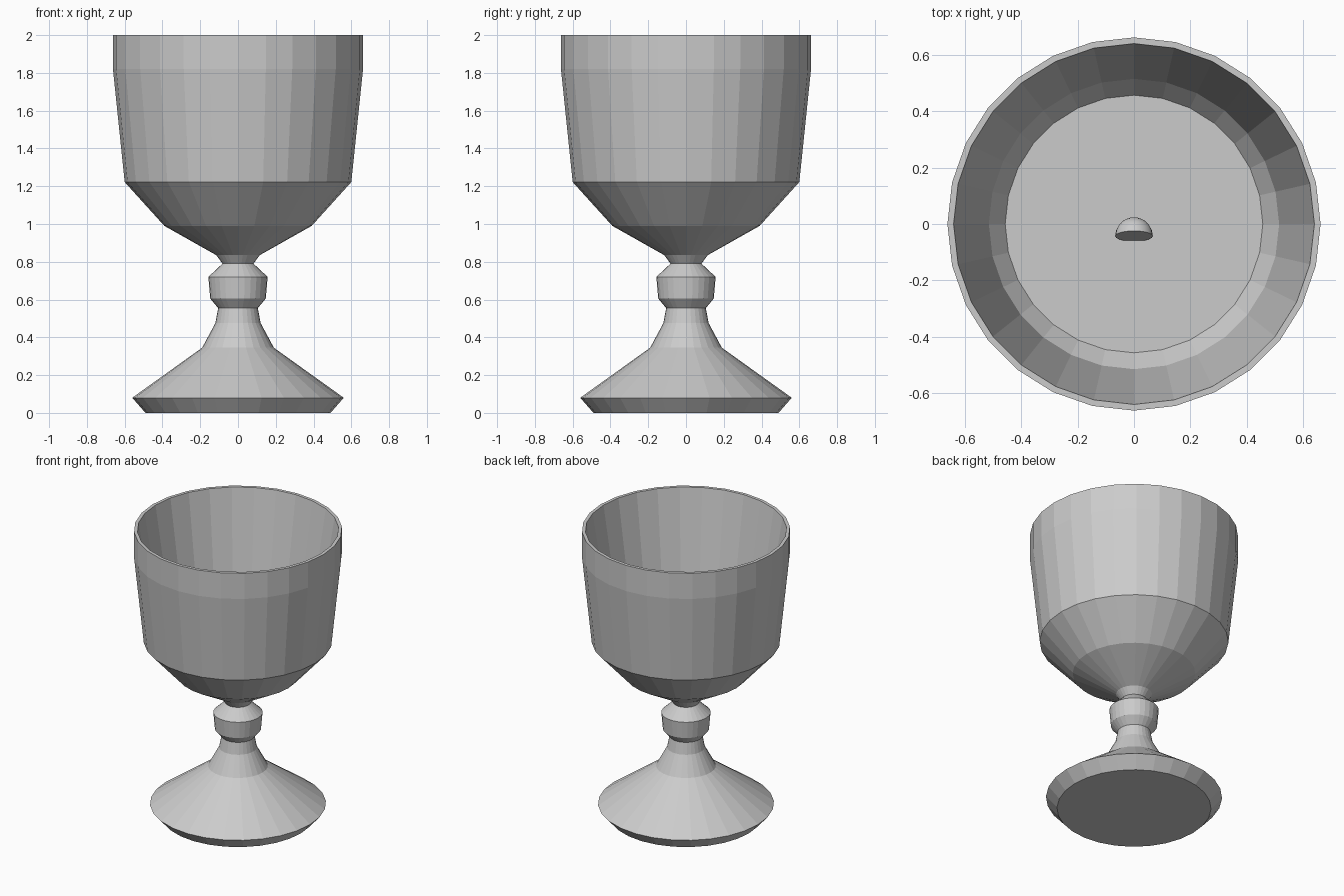
import bpy, bmesh, math
from mathutils import Matrix, Vector

if "Cube" in bpy.data.objects:
    bpy.data.objects.remove(bpy.data.objects["Cube"])

SIDES = 28


def lathe(name, profile, sides=SIDES):
    """Revolve (radius, z) points around z; end rings are capped."""
    bm = bmesh.new()
    rings = []
    for r, z in profile:
        rings.append([bm.verts.new((r * math.cos(2 * math.pi * i / sides),
                                    r * math.sin(2 * math.pi * i / sides), z))
                      for i in range(sides)])
    for a, b in zip(rings, rings[1:]):
        for i in range(sides):
            j = (i + 1) % sides
            bm.faces.new((a[i], a[j], b[j], b[i]))
    bm.faces.new(rings[0][::-1])
    bm.faces.new(rings[-1])
    bmesh.ops.recalc_face_normals(bm, faces=bm.faces)
    mesh = bpy.data.meshes.new(name)
    bm.to_mesh(mesh)
    bm.free()
    obj = bpy.data.objects.new(name, mesh)
    bpy.context.collection.objects.link(obj)
    return obj


# Foot, stem, knob, outer bowl, rim, inner bowl and its floor in one profile
lathe("goblet", [
    (0.49, 0.0), (0.56, 0.08), (0.19, 0.345), (0.12, 0.475), (0.105, 0.555),
    (0.147, 0.605), (0.157, 0.72), (0.082, 0.79), (0.115, 0.835),
    (0.39, 0.99), (0.60, 1.222), (0.662, 1.82), (0.662, 2.0),
    (0.64, 2.0), (0.515, 1.21), (0.457, 1.13),
])

# Small half ball inside the bowl, flat side towards the front and slightly up
R = 0.067
half_ball = lathe("half_ball", [(R * math.cos(a), R * math.sin(a)) for a in
                                [math.radians(d) for d in (0, 18, 36, 54, 72, 88)]], 20)
flat_dir = Vector((0, -math.cos(math.radians(16)), math.sin(math.radians(16))))
turn = (-flat_dir).to_track_quat('Z', 'Y').to_matrix().to_4x4()
half_ball.data.transform(Matrix.Translation((0, -0.043, 1.185)) @ turn)
half_ball.data.shade_smooth()
bpy.context.view_layer.objects.active = half_ball
half_ball.select_set(True)
bpy.ops.object.shade_smooth_by_angle(angle=math.radians(35))
